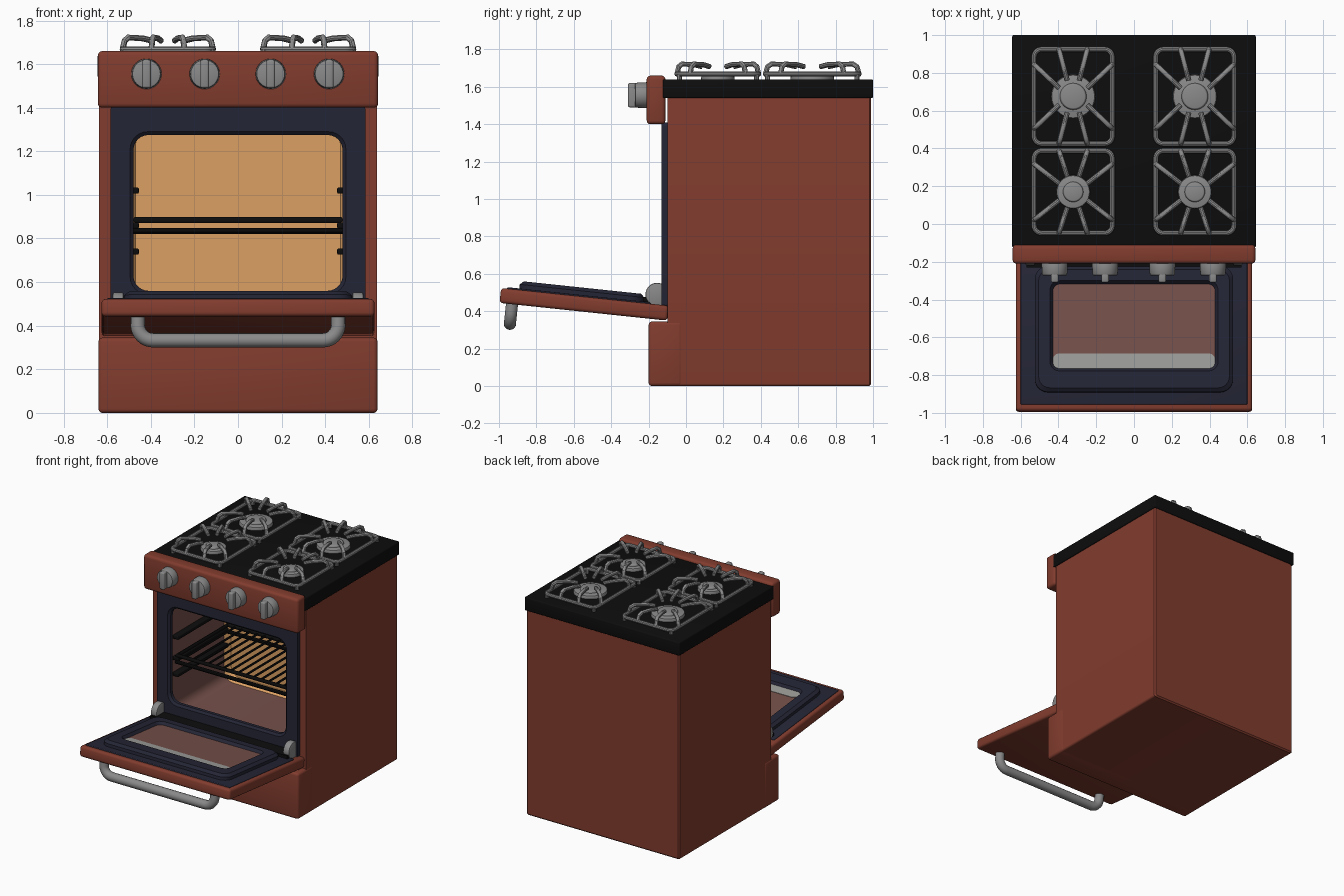
import bpy, bmesh, math
from mathutils import Matrix, Vector

if "Cube" in bpy.data.objects:
    bpy.data.objects.remove(bpy.data.objects["Cube"])


def material(name, rgb):
    m = bpy.data.materials.new(name)
    m.diffuse_color = [((c / 255 + 0.055) / 1.055) ** 2.4 if c > 10 else c / 3294 for c in rgb] + [1]
    m.use_nodes = True
    m.node_tree.nodes["Principled BSDF"].inputs["Base Color"].default_value = m.diffuse_color
    return m


RED = material("brick_red", (130, 60, 46))
BLACK = material("black", (13, 13, 13))
NAVY = material("dark_navy", (36, 37, 53))
SILVER = material("silver_grey", (138, 138, 138))
ORANGE = material("warm_orange", (220, 160, 99))
BROWN = material("dull_brown", (117, 80, 74))
PALE = material("pale_grey", (158, 158, 155))


def finish(name, bm, mats, matrix=None):
    bmesh.ops.recalc_face_normals(bm, faces=bm.faces[:])
    me = bpy.data.meshes.new(name)
    bm.to_mesh(me)
    bm.free()
    for m in mats:
        me.materials.append(m)
    ob = bpy.data.objects.new(name, me)
    bpy.context.collection.objects.link(ob)
    if matrix:
        ob.matrix_world = matrix
    return ob


def box(name, x, y, z, mat, bevel=0.0, matrix=None):
    bm = bmesh.new()
    bmesh.ops.create_cube(bm, size=1)
    for v in bm.verts:
        v.co = [a + (b - a) * (c + 0.5) for (a, b), c in zip((x, y, z), v.co)]
    if bevel:
        bmesh.ops.bevel(bm, geom=bm.edges[:], offset=bevel, segments=3, profile=0.5, affect='EDGES')
    return finish(name, bm, [mat], matrix)


def cylinder(name, center, r1, r2, depth, axis, mat, segs=32, bevel=0.0):
    bm = bmesh.new()
    bmesh.ops.create_cone(bm, cap_ends=True, segments=segs, radius1=r1, radius2=r2, depth=depth)
    if bevel:
        rim = [e for e in bm.edges if abs(e.verts[0].co.z - e.verts[1].co.z) < 1e-5]
        bmesh.ops.bevel(bm, geom=rim, offset=bevel, segments=2, profile=0.5, affect='EDGES')
    rot = Vector((0, 0, 1)).rotation_difference(Vector(axis)).to_matrix().to_4x4()
    return finish(name, bm, [mat], Matrix.Translation(center) @ rot)


def rrect(a0, a1, b0, b1, r, n=6):
    """Rounded rectangle as 2D points."""
    pts = []
    for i, (ca, cb) in enumerate(((a1 - r, b1 - r), (a0 + r, b1 - r), (a0 + r, b0 + r), (a1 - r, b0 + r))):
        for k in range(n + 1):
            t = math.pi / 2 * (i + k / n)
            pts.append((ca + r * math.cos(t), cb + r * math.sin(t)))
    return pts


def loft(name, rings, plane, mats, ids=None, caps=True, matrix=None):
    """Join rounded rectangles (rect, depth) into a skin; ids gives a material per band."""
    bm = bmesh.new()
    loops = []
    for rect, d in rings:
        loops.append([bm.verts.new((a, d, b) if plane == 'xz' else (a, b, d)) for a, b in rrect(*rect)])
    n, count = len(loops[0]), len(loops)
    for i in range(count - 1 if caps else count):
        p, q = loops[i], loops[(i + 1) % count]
        for k in range(n):
            f = bm.faces.new((p[k], p[(k + 1) % n], q[(k + 1) % n], q[k]))
            f.material_index = ids[i] if ids else 0
    if caps:
        bm.faces.new(loops[0])
        bm.faces.new(loops[-1]).material_index = ids[-1] if ids else 0
    return finish(name, bm, mats, matrix)


def tubes(name, paths, r, mat, matrix=None, res=3):
    """Round bars along paths (points, cyclic), turned into one mesh."""
    cu = bpy.data.curves.new(name, 'CURVE')
    cu.dimensions = '3D'
    cu.bevel_depth, cu.bevel_resolution, cu.use_fill_caps = r, res, True
    for pts, cyclic in paths:
        s = cu.splines.new('POLY')
        s.points.add(len(pts) - 1)
        for p, co in zip(s.points, pts):
            p.co = (*co, 1)
        s.use_cyclic_u = cyclic
    cu.materials.append(mat)
    ob = bpy.data.objects.new(name, cu)
    bpy.context.collection.objects.link(ob)
    if matrix:
        ob.matrix_world = matrix
    bpy.ops.object.select_all(action='DESELECT')
    ob.select_set(True)
    bpy.context.view_layer.objects.active = ob
    bpy.ops.object.convert(target='MESH')


# Body shell with the oven cavity sunk into its front
W = 0.637
loft("oven_body", [((-W + .01, W - .01, .01, 1.54, .015), .99), ((-W, W, 0, 1.55, .015), .98),
                   ((-W, W, 0, 1.55, .015), -.10), ((-.50, .50, .46, 1.33, .07), -.10),
                   ((-.50, .50, .46, 1.33, .07), .55), ((-.47, .47, .49, 1.30, .07), .59)],
     'xz', [RED, BROWN, ORANGE], [0, 0, 0, 1, 2, 2])
box("bottom_drawer", (-.64, .64), (-.20, -.02), (0, .345), RED, .018)
box("cooktop", (-.645, .645), (-.125, 1.0), (1.54, 1.64), BLACK, .008)
box("control_panel", (-.643, .643), (-.21, -.11), (1.40, 1.66), RED, .02)

# Dark frame around the oven opening
O, I = (-.585, .585, .42, 1.41, .02), (-.48, .48, .56, 1.275, .07)
I2 = (-.495, .495, .545, 1.29, .08)
loft("opening_frame", [(O, -.09), (O, -.13), (I2, -.13), (I, -.115), (I, -.09)], 'xz', [NAVY], caps=False)
box("hinge_gap", (-.57, .57), (-.23, -.10), (.40, .475), BLACK)

# Knobs
for i, x in enumerate((-.42, -.153, .15, .418)):
    cylinder(f"knob_{i}", (x, -.238, 1.555), .07, .066, .07, (0, -1, 0), SILVER, 32, .008)
    box(f"knob_grip_{i}", (x - .02, x + .02), (-.31, -.26), (1.49, 1.62), SILVER, .01)

# Oven rack and side rails
rack = [([(-.47, -.05, .885), (.47, -.05, .885), (.47, .55, .885), (-.47, .55, .885)], True),
        ([(-.48, -.05, .835), (.48, -.05, .835)], False), ([(-.48, .55, .835), (.48, .55, .835)], False)]
tubes("rack_frame", rack, .014, BLACK)
tubes("rack_wires", [([(-.47 + .94 * k / 15, -.05, .885), (-.47 + .94 * k / 15, .55, .885)], False)
                     for k in range(1, 15)], .008, BLACK, res=1)
for s in (-1, 1):
    for j, z in enumerate((.74, .86, 1.02)):
        box(f"rack_rail_{j}", sorted((s * .455, s * .505)), (-.06, .54), (z - .014, z + .014), BLACK, .006)

# Open door, tilted about its lower back edge
D = Matrix.Translation((0, -.10, .35)) @ Matrix.Rotation(-.105, 4, 'X')
box("door_panel", (-.626, .626), (-.902, 0), (0, .08), RED, .018, D)
box("door_lining", (-.60, .60), (-.87, -.10), (.06, .088), NAVY, .006, D)
R1, R2 = (-.525, .525, -.805, -.135, .07), (-.505, .505, -.785, -.155, .06)
G1, G2 = (-.445, .445, -.695, -.215, .05), (-.43, .43, -.68, -.23, .04)
loft("door_window_rim", [(R1, .08), (R1, .11), (R2, .128), (G1, .128), (G2, .108)], 'xy',
     [NAVY, BROWN], [0, 0, 0, 0, 1], True, D)
loft("window_strip", [((-.43, .43, -.68, -.60, .035), .107), ((-.43, .43, -.68, -.60, .035), .111)],
     'xy', [PALE], None, True, D)

# Door handle: a bar with rounded bends
bend = [(.46 - .07 + .07 * math.sin(t), -.835, -.105 + .07 - .07 * math.cos(t))
        for t in (math.pi / 2 * k / 8 for k in range(9))]
half = bend + [(.46, -.835, .02)]
tubes("door_handle", [([(-x, y, z) for x, y, z in reversed(half)] + half, False)], .033, SILVER, D, 5)

# Door hinges
for s in (-1, 1):
    cylinder("door_hinge", (s * .55, -.155, .49), .062, .062, .05, (1, 0, 0), SILVER, 24, .006)

# Burners and pan supports
for cx in (-.322, .322):
    for cy, hy, rb in ((.675, .25, .118), (.17, .218, .09)):
        cylinder("burner_base", (cx, cy, 1.648), rb, rb * .97, .03, (0, 0, 1), SILVER, 32, .005)
        cylinder("burner_cap", (cx, cy, 1.667), rb * .62, rb * .55, .02, (0, 0, 1), SILVER, 32, .004)
        hx, zf = .207, 1.668
        paths = [([(cx + a, cy + b, zf) for a, b in rrect(-hx, hx, -hy, hy, .04)], True)]
        for sx in (-1, 1):
            for sy in (-1, 1):
                for ex, ey, ix, iy in ((hx, hy * .68, .075, .045), (.075, hy, .032, .085)):
                    p = [(1.0, zf), (.93, 1.708), (.8, 1.722), (.3, 1.718), (0, 1.708)]
                    paths.append(([(cx + sx * (ix + (ex - ix) * t), cy + sy * (iy + (ey - iy) * t), z)
                                   for t, z in p], False))
            for sy in (-1, 1):  # corner feet
                paths.append(([(cx + sx * (hx - .012), cy + sy * (hy - .012), z) for z in (1.635, zf)], False))
        tubes("pan_support", paths, .014, SILVER)

# Smooth shading with crisp edges
bpy.ops.object.select_all(action='SELECT')
bpy.ops.object.shade_smooth_by_angle(angle=math.radians(35))
